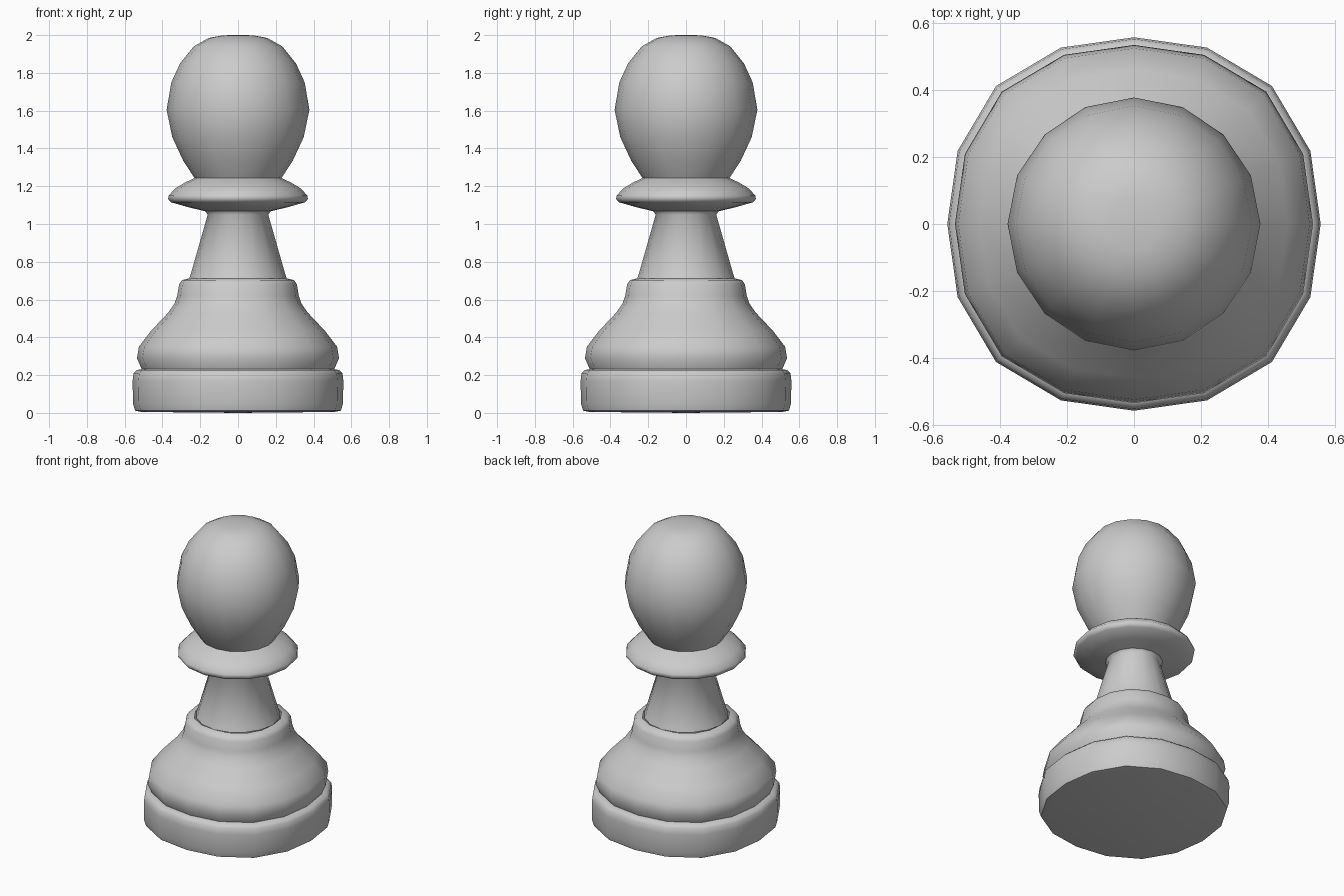
import bpy, bmesh, math

if "Cube" in bpy.data.objects:
    bpy.data.objects.remove(bpy.data.objects["Cube"])

SIDES = 16


def lathe(name, profile, square=0.0):
    """Turn an (r, z) profile around z; 'square' pushes the diagonals outwards a little."""
    bm = bmesh.new()
    rings = []
    for r, z in profile:
        if r == 0:
            rings.append([bm.verts.new((0, 0, z))] * SIDES)
            continue
        ring = []
        for i in range(SIDES):
            a = 2 * math.pi * i / SIDES
            k = r * (1 + square * math.sin(2 * a) ** 2)
            ring.append(bm.verts.new((k * math.cos(a), k * math.sin(a), z)))
        rings.append(ring)
    for lo, hi in zip(rings, rings[1:]):
        for i in range(SIDES):
            j = (i + 1) % SIDES
            corners = dict.fromkeys((lo[i], lo[j], hi[j], hi[i]))
            bm.faces.new(list(corners))
    bmesh.ops.recalc_face_normals(bm, faces=bm.faces)
    # make sure open shells face outwards
    bm.normal_update()
    if sum(f.normal.x * f.calc_center_median().x + f.normal.y * f.calc_center_median().y
           for f in bm.faces) < 0:
        bmesh.ops.reverse_faces(bm, faces=bm.faces)
    mesh = bpy.data.meshes.new(name)
    bm.to_mesh(mesh)
    bm.free()
    obj = bpy.data.objects.new(name, mesh)
    bpy.context.collection.objects.link(obj)
    bpy.ops.object.select_all(action='DESELECT')
    obj.select_set(True)
    bpy.context.view_layer.objects.active = obj
    bpy.ops.object.shade_smooth_by_angle(angle=math.radians(60))
    return obj


# Foot disc, slightly squarish in plan
lathe("base", [(0, 0), (0.51, 0.005), (0.545, 0.012), (0.556, 0.05), (0.558, 0.17),
               (0.553, 0.21), (0.537, 0.226), (0.51, 0.232)], 0.045)

# Bulging skirt with the step above it
lathe("skirt", [(0.51, 0.232), (0.535, 0.29), (0.525, 0.35), (0.46, 0.435), (0.37, 0.53),
                (0.335, 0.58), (0.322, 0.62), (0.312, 0.68), (0.297, 0.703), (0.258, 0.712)], 0.045)

# Tapered neck
lathe("neck", [(0.258, 0.712), (0.25, 0.735), (0.16, 1.05), (0.175, 1.068)])

# Flared collar
lathe("collar", [(0.175, 1.068), (0.26, 1.088), (0.355, 1.115), (0.37, 1.132), (0.368, 1.15),
                 (0.33, 1.19), (0.28, 1.22), (0.23, 1.243)])

# Round head
lathe("head", [(0.23, 1.243), (0.29, 1.335), (0.348, 1.46), (0.378, 1.605), (0.353, 1.75),
               (0.307, 1.85), (0.235, 1.94), (0.155, 1.985), (0.08, 1.999), (0, 2.0)])
